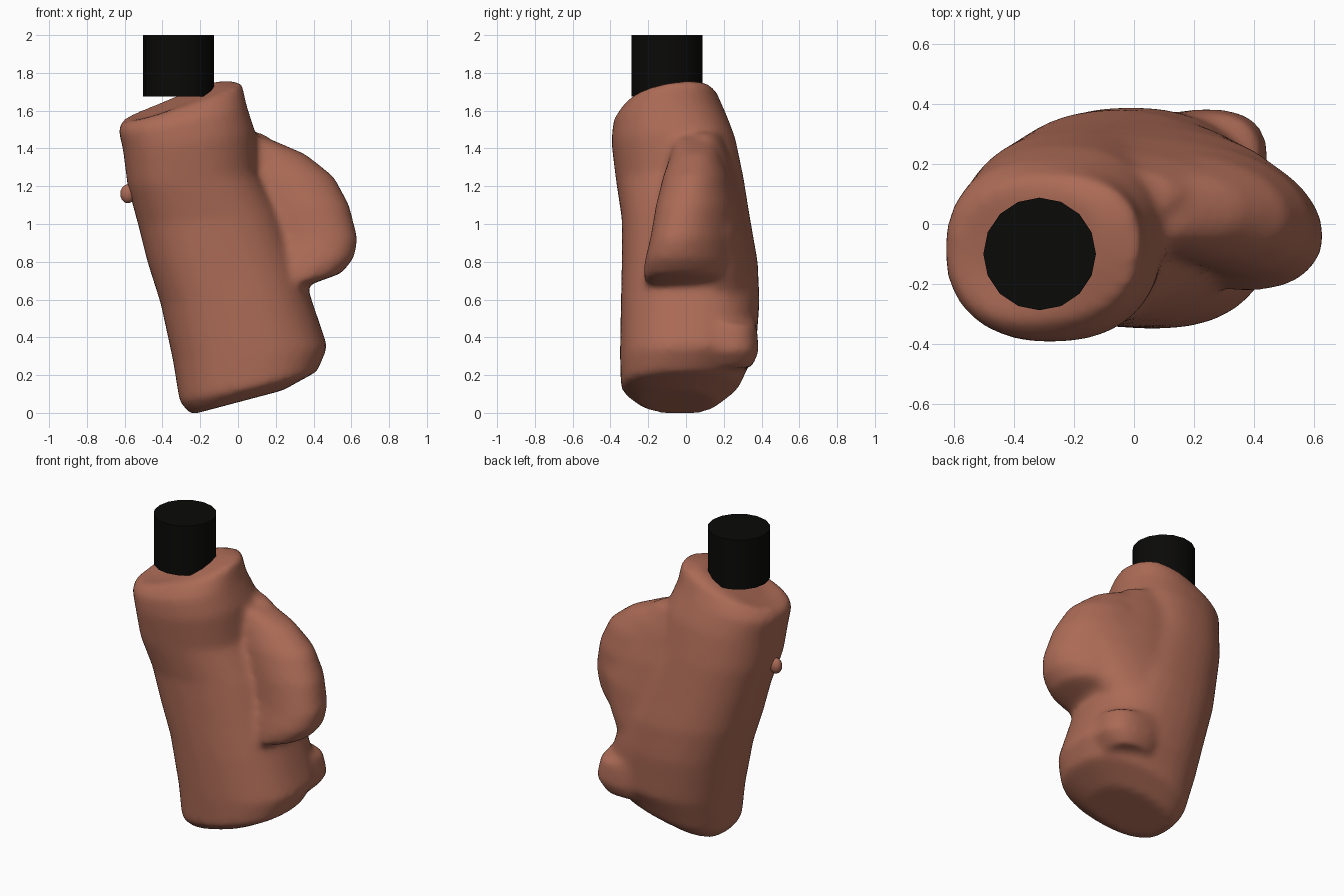
import bpy, bmesh, math


def material(name, rgb):
    m = bpy.data.materials.new(name)
    m.diffuse_color = (*rgb, 1)
    return m


clay = material("clay", (0.41, 0.146, 0.092))
black = material("black", (0.003, 0.0028, 0.0025))


def loft(bm, sections, power_low, power_high, count=40):
    """Stack tilted superellipses: left x,z / right x,z / y min,max / skew / roll."""
    rings = []
    for k, (xl, zl, xr, zr, y0, y1, skew, roll) in enumerate(sections):
        power = power_low + (power_high - power_low) * k / (len(sections) - 1)
        ring = []
        for i in range(count):
            a = 2 * math.pi * i / count
            c, s = math.cos(a), math.sin(a)
            u = math.copysign(abs(c) ** (2 / power), c)
            v = math.copysign(abs(s) ** (2 / power), s)
            x = (xl + xr) / 2 + u * (xr - xl) / 2
            y = (y0 + y1) / 2 + v * (y1 - y0) / 2 + skew * u
            z = (zl + zr) / 2 + u * (zr - zl) / 2 + roll * v
            ring.append(bm.verts.new((x, y, z)))
        rings.append(ring)
    for a, b in zip(rings, rings[1:]):
        for i in range(count):
            j = (i + 1) % count
            bm.faces.new((a[i], a[j], b[j], b[i]))
    bm.faces.new(rings[0][::-1])
    bm.faces.new(rings[-1])


bm = bmesh.new()

# Leaning head block, chin to tilted crown
loft(bm, [
    (-0.25, -0.01, 0.24, 0.12, -0.25, 0.15, -0.02, 0.0),
    (-0.31, 0.06, 0.42, 0.22, -0.345, 0.28, -0.01, 0.01),
    (-0.345, 0.28, 0.475, 0.35, -0.35, 0.37, 0.0, 0.01),
    (-0.41, 0.58, 0.39, 0.60, -0.345, 0.39, 0.0, 0),
    (-0.48, 0.80, 0.33, 0.80, -0.34, 0.38, 0.01, 0),
    (-0.53, 1.00, 0.23, 1.05, -0.34, 0.34, 0.01, 0),
    (-0.585, 1.20, 0.11, 1.27, -0.37, 0.305, 0.02, 0),
    (-0.61, 1.40, 0.09, 1.49, -0.395, 0.26, 0.01, 0.01),
    (-0.635, 1.50, 0.045, 1.63, -0.385, 0.21, 0, 0.02),
    (-0.61, 1.55, 0.02, 1.75, -0.33, 0.16, 0.02, 0.03),
    (-0.50, 1.57, -0.10, 1.75, -0.23, 0.10, 0.02, 0.03),
], 2.4, 2.3)

# Jutting rear corner of the chin
loft(bm, [
    (0.10, 0.24, 0.38, 0.24, 0.08, 0.35, 0, 0),
    (0.05, 0.32, 0.45, 0.33, 0.06, 0.385, 0, 0),
    (0.00, 0.46, 0.42, 0.48, 0.05, 0.375, 0, 0),
], 2.6, 2.6)

# Heavy nose running down the right side
loft(bm, [
    (-0.05, 0.62, 0.38, 0.68, -0.19, 0.26, -0.05, 0.01),
    (-0.05, 0.66, 0.55, 0.74, -0.21, 0.26, -0.07, 0.01),
    (-0.05, 0.76, 0.615, 0.82, -0.20, 0.27, -0.09, 0),
    (-0.05, 0.92, 0.635, 0.92, -0.17, 0.27, -0.09, 0),
    (-0.05, 1.10, 0.59, 1.10, -0.15, 0.26, -0.06, 0),
    (-0.10, 1.25, 0.51, 1.25, -0.12, 0.23, -0.03, 0),
    (-0.10, 1.38, 0.36, 1.37, -0.08, 0.18, 0, 0),
    (-0.10, 1.50, 0.17, 1.45, -0.06, 0.15, 0, 0),
], 2.2, 2.0)

# Rear fill that blends the nose into the back
loft(bm, [
    (-0.25, 0.50, 0.32, 0.58, 0.00, 0.36, 0.0, 0),
    (-0.28, 0.70, 0.42, 0.74, 0.00, 0.36, -0.03, 0),
    (-0.33, 0.95, 0.50, 0.95, 0.00, 0.325, -0.03, 0),
    (-0.38, 1.15, 0.45, 1.12, 0.00, 0.29, -0.02, 0),
    (-0.40, 1.35, 0.30, 1.33, 0.00, 0.24, -0.01, 0),
    (-0.40, 1.50, 0.14, 1.48, 0.00, 0.19, 0.0, 0),
], 2.0, 2.0)

bmesh.ops.recalc_face_normals(bm, faces=bm.faces)
mesh = bpy.data.meshes.new("clay_head")
bm.to_mesh(mesh)
bm.free()
head = bpy.data.objects.new("clay_head", mesh)
bpy.context.collection.objects.link(head)
mesh.materials.append(clay)

# Fuse the lumps and soften the seams
fuse = head.modifiers.new("fuse", "REMESH")
fuse.mode = "VOXEL"
fuse.voxel_size = 0.02
fuse.use_smooth_shade = True
soft = head.modifiers.new("soften", "SMOOTH")
soft.factor = 0.5
soft.iterations = 14

# Small knob on the left side
bpy.ops.mesh.primitive_uv_sphere_add(segments=16, ring_count=10, radius=0.04,
                                     location=(-0.583, -0.1, 1.16))
knob = bpy.context.object
knob.name = "side_knob"
knob.scale = (1, 0.9, 1.25)
knob.data.materials.append(clay)
bpy.ops.object.shade_smooth()

# Black stem set into the crown
bpy.ops.mesh.primitive_cylinder_add(vertices=16, radius=0.188, depth=0.325,
                                    location=(-0.315, -0.1, 1.8375))
stem = bpy.context.object
stem.name = "stem"
stem.data.materials.append(black)
bpy.ops.object.shade_smooth_by_angle(angle=math.radians(35))
